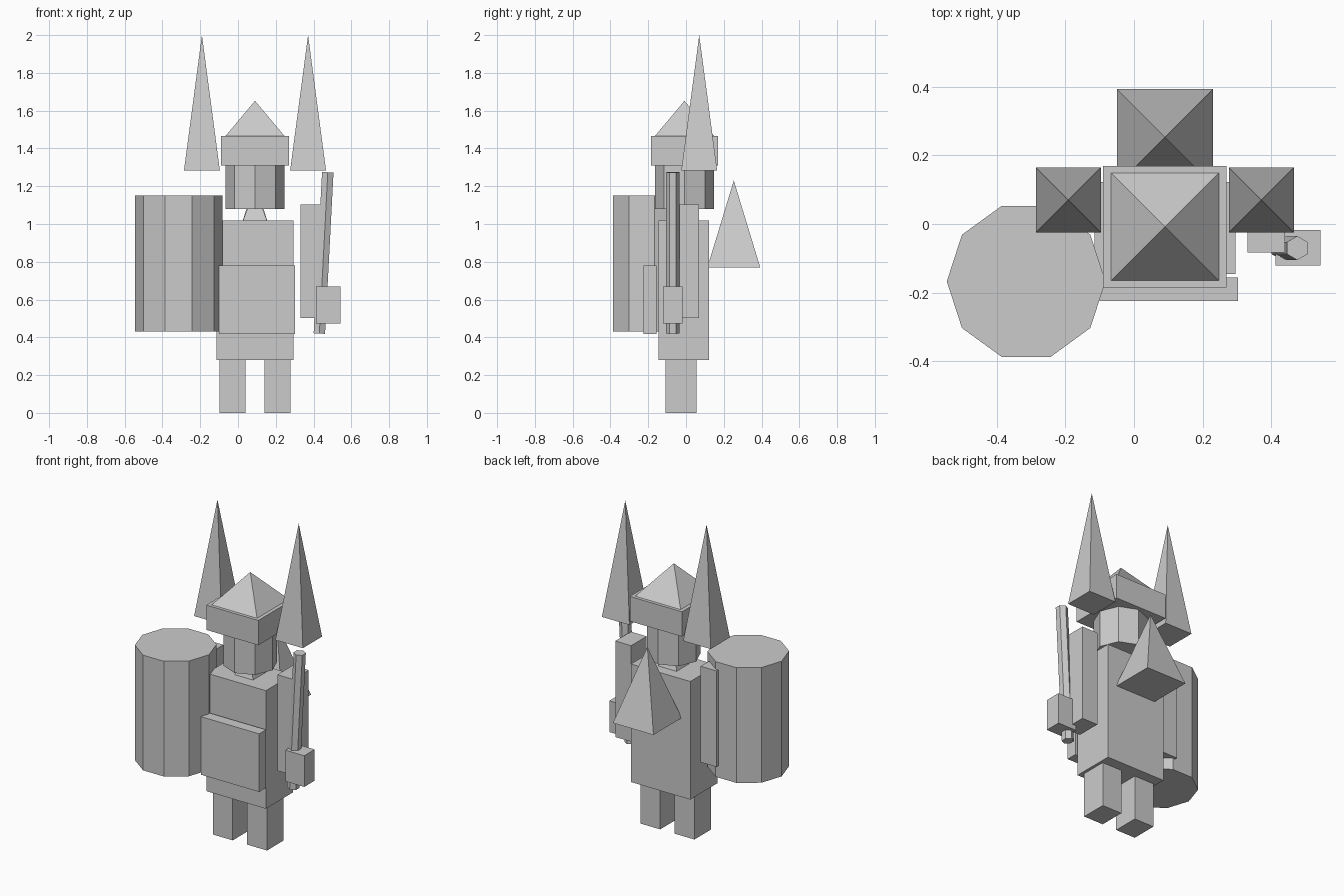
import bpy
import math

if "Cube" in bpy.data.objects:
    bpy.data.objects.remove(bpy.data.objects["Cube"])

grey = bpy.data.materials.new("plain grey")
grey.diffuse_color = (0.6, 0.6, 0.6, 1)
grey.use_nodes = True
grey.node_tree.nodes["Principled BSDF"].inputs["Base Color"].default_value = grey.diffuse_color

MID = 0.09      # x of the figure's centre line
HEAD_Y = -0.008


def finish(name):
    ob = bpy.context.object
    ob.name = name
    ob.data.materials.append(grey)
    return ob


def box(name, x, y, z):
    """Box from (min, max) ranges."""
    bpy.ops.mesh.primitive_cube_add(size=1, location=[sum(r) / 2 for r in (x, y, z)])
    ob = finish(name)
    ob.scale = [r[1] - r[0] for r in (x, y, z)]
    return ob


def prism(name, sides, radius, loc, height, spin=0.0, tilt=0.0):
    """Upright prism with its first corner at angle spin, leaning by tilt towards +x."""
    bpy.ops.mesh.primitive_cylinder_add(vertices=sides, radius=radius, depth=height, location=loc)
    ob = finish(name)
    ob.rotation_euler = (0, tilt, spin)
    return ob


def pyramid(name, x, y, half, z0, z1):
    """Square pyramid with sides along the axes."""
    bpy.ops.mesh.primitive_cone_add(vertices=4, radius1=half * math.sqrt(2), radius2=0,
                                    depth=z1 - z0, location=(x, y, (z0 + z1) / 2))
    ob = finish(name)
    ob.rotation_euler.z = math.pi / 4
    return ob


# Body
box("torso", (-0.115, 0.295), (-0.146, 0.122), (0.28, 1.018))
box("apron_plate", (-0.10, 0.303), (-0.224, -0.156), (0.417, 0.78))
pyramid("neck", MID, HEAD_Y, 0.085, 0.96, 1.19)

# Limbs and horns, mirrored about the centre line
for side, s in (("left", -1), ("right", 1)):
    def span(a, b):
        return sorted((MID + s * a, MID + s * b))
    box(side + "_leg", span(0.05, 0.187), (-0.109, 0.055), (0, 0.285))
    box(side + "_arm", span(0.24, 0.35), (-0.083, 0.07), (0.503, 1.103))
    pyramid(side + "_horn", MID + s * 0.281, 0.07, 0.095, 1.283, 2.0)

# Head and hat
prism("head", 8, 0.155, (MID, HEAD_Y, 1.21), 0.26)
box("hat_brim", (MID - 0.18, MID + 0.18), (HEAD_Y - 0.177, HEAD_Y + 0.177), (1.31, 1.465))
pyramid("hat_top", MID, HEAD_Y, 0.157, 1.465, 1.652)

# Spike on the back
pyramid("back_spike", MID, 0.253, 0.14, 0.77, 1.23)

# Ten-sided drum carried on the left arm
prism("drum", 10, 0.231, (-0.314, -0.167, 0.79), 0.72, spin=math.pi / 2)

# Leaning staff and the fist gripping it
prism("staff", 6, 0.035, (0.453, -0.07, 0.847), 0.855, tilt=math.radians(3))
box("fist", (0.412, 0.543), (-0.121, -0.018), (0.473, 0.668))
